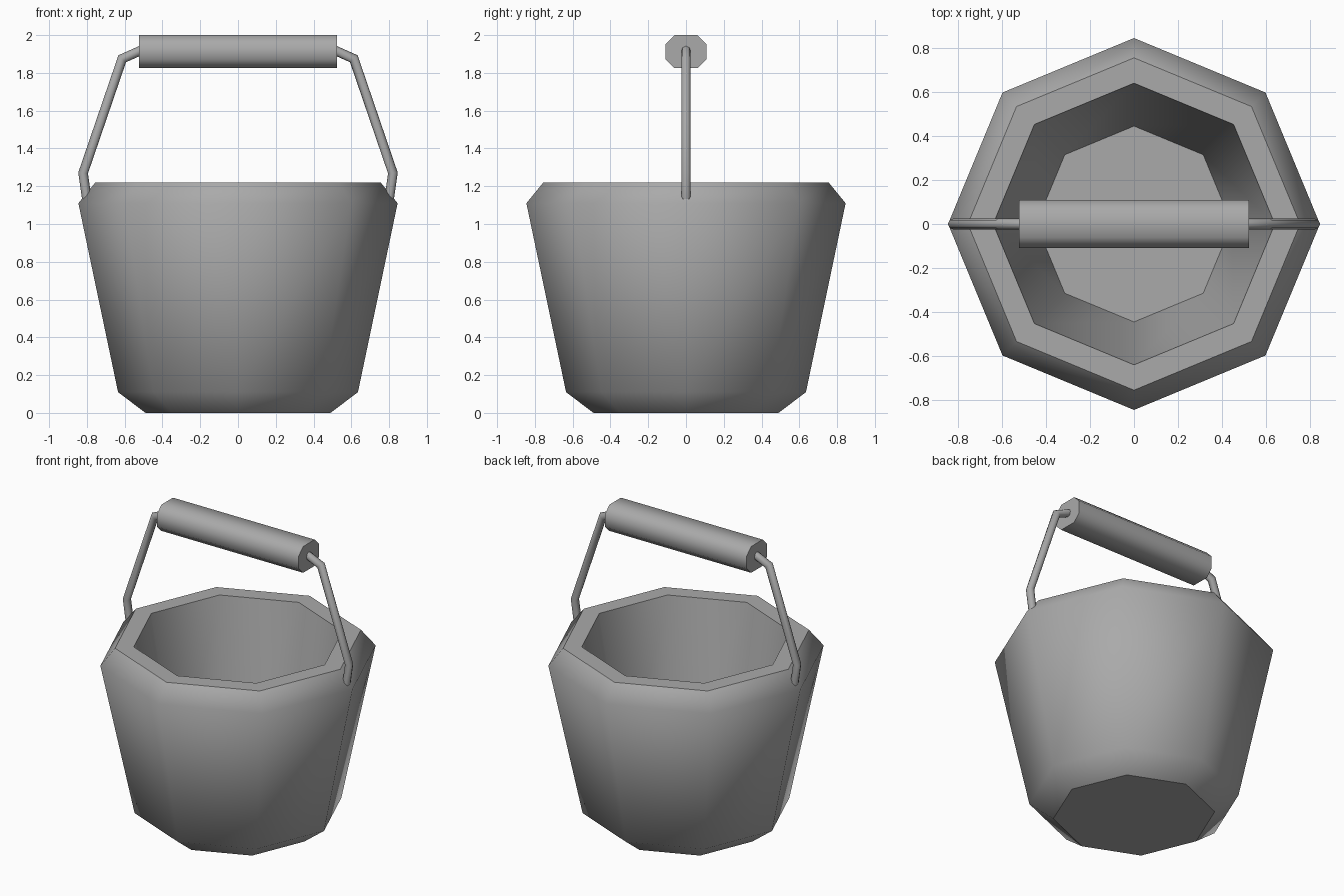
import bpy, bmesh, math
from mathutils import Vector

cube = bpy.data.objects.get("Cube")
if cube:
    bpy.data.objects.remove(cube, do_unlink=True)

SIDES = 8
GREY = (0.4, 0.4, 0.4, 1.0)
metal = bpy.data.materials.new("plain grey")
metal.use_nodes = True
metal.diffuse_color = GREY
metal.node_tree.nodes["Principled BSDF"].inputs["Base Color"].default_value = GREY


def skin(name, rings, flat_bands=()):
    """Bridge a list of point rings, cap both ends, smooth all but caps and flat bands."""
    bm = bmesh.new()
    loops = [[bm.verts.new(p) for p in ring] for ring in rings]
    n = len(loops[0])
    flat = [bm.faces.new(loops[0][::-1]), bm.faces.new(loops[-1])]
    for band, (a, b) in enumerate(zip(loops, loops[1:])):
        for i in range(n):
            j = (i + 1) % n
            face = bm.faces.new((a[i], a[j], b[j], b[i]))
            face.smooth = True
            if band in flat_bands:
                flat.append(face)
    for face in flat:
        face.smooth = False
        for edge in face.edges:
            edge.smooth = False
    bmesh.ops.recalc_face_normals(bm, faces=bm.faces)
    mesh = bpy.data.meshes.new(name)
    bm.to_mesh(mesh)
    bm.free()
    mesh.materials.append(metal)
    obj = bpy.data.objects.new(name, mesh)
    bpy.context.collection.objects.link(obj)
    return obj


def circle(count, radius, offset=0.0):
    return [(radius * math.cos(math.tau * i / count + offset),
             radius * math.sin(math.tau * i / count + offset)) for i in range(count)]


# Bucket: outer wall, bevelled rim, flat lip, inner wall and floor
profile = [(0.49, 0), (0.635, 0.11), (0.845, 1.11), (0.755, 1.22), (0.64, 1.22), (0.445, 0.15)]
skin("bucket", [[(x, y, z) for x, y in circle(SIDES, r)] for r, z in profile], flat_bands=(3,))

# Grip: chamfered bar across the top
half_w, half_h, cut, grip_z = 0.108, 0.0875, 0.047, 1.9125
corner = [(half_w, half_h - cut), (half_w - cut, half_h)]
section = (corner + [(-y, z) for y, z in corner[::-1]]
           + [(-y, -z) for y, z in corner] + [(y, -z) for y, z in corner[::-1]])
skin("grip", [[(x, y, grip_z + z) for y, z in section] for x in (-0.523, 0.523)])

# Wire handle: bent rod on each side, running from the rim into the grip
path = [Vector((x, 0, z)) for x, z in ((0.80, 1.13), (0.82, 1.27), (0.613, 1.875), (0.50, 1.925))]
for name, side in (("left_wire", 1), ("right_wire", -1)):
    rings = []
    for i, p in enumerate(path):
        before = (p - path[i - 1]).normalized() if i else None
        after = (path[i + 1] - p).normalized() if i < len(path) - 1 else None
        tangent = ((before or after) + (after or before)).normalized()
        # Miter the ring so the rod keeps its width through each bend
        stretch = 1 / tangent.dot(after or before)
        normal = Vector((tangent.z, 0, -tangent.x)) * stretch
        rings.append([((p.x + normal.x * u) * side, v, p.z + normal.z * u)
                      for u, v in circle(SIDES, 0.025)])
    skin(name, rings)
